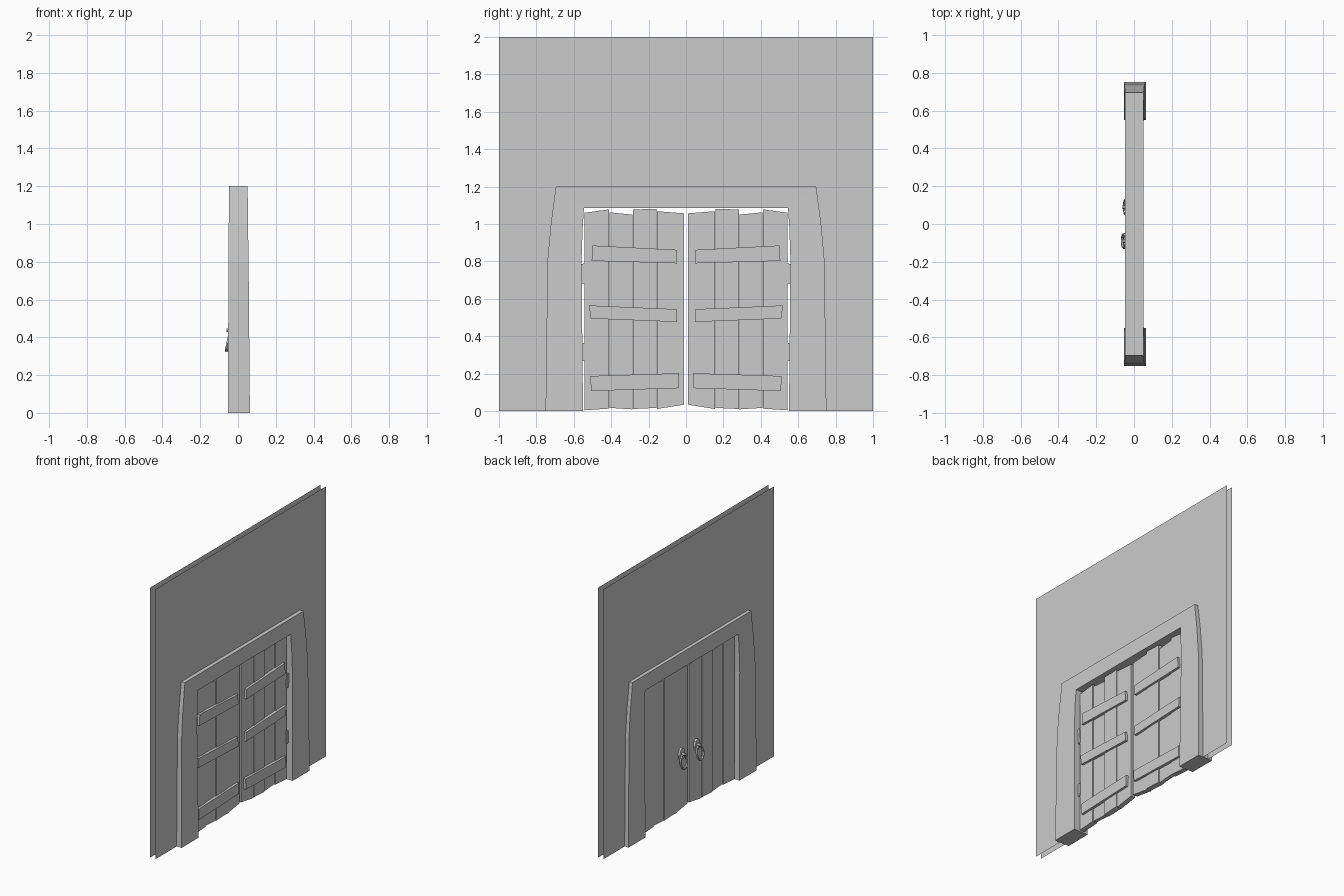
import bpy, bmesh, math
from mathutils import Matrix

if "Cube" in bpy.data.objects:
    bpy.data.objects.remove(bpy.data.objects["Cube"])


def add_object(name, verts, faces):
    me = bpy.data.meshes.new(name)
    me.from_pydata(verts, [], faces)
    bm = bmesh.new()
    bm.from_mesh(me)
    if len(faces) > 1:
        bmesh.ops.recalc_face_normals(bm, faces=bm.faces)
    bm.to_mesh(me)
    bm.free()
    ob = bpy.data.objects.new(name, me)
    bpy.context.collection.objects.link(ob)
    return ob


def slab(name, outline, x0, x1, side=1):
    """Extrude a (y, z) outline from x0 to x1; side=-1 mirrors across y."""
    n = len(outline)
    verts = [(x, y * side, z) for x in (x0, x1) for y, z in outline]
    faces = [tuple(range(n)), tuple(range(n, 2 * n))]
    faces += [(i, (i + 1) % n, n + (i + 1) % n, n + i) for i in range(n)]
    return add_object(name, verts, faces)


# Wall sheets, each with a doorway cut out
wall = [(-1, 0), (-.65, 0), (-.65, 1.14), (.65, 1.14), (.65, 0), (1, 0), (1, 2), (-1, 2)]
for name, x in (("wall_inside", .022), ("wall_outside", -.022)):
    order = range(8) if x > 0 else reversed(range(8))
    add_object(name, [(x, y, z) for y, z in wall], [tuple(order)])

# Door frame: sections swept up one leg, across the top, down the other
# each: outer y, outer z, inner y, inner z, back x, front x
leg = [(.75, 0, .55, 0, -.054, .063), (.74, .8, .558, .8, -.05, .056),
       (.722, 1.0, .552, .98, -.049, .053), (.695, 1.2, .545, 1.085, -.048, .051)]
sections = [(-1, s) for s in leg] + [(1, s) for s in reversed(leg)]
verts, faces = [], []
for side, (oy, oz, iy, iz, xa, xb) in sections:
    verts += [(xa, oy * side, oz), (xb, oy * side, oz), (xb, iy * side, iz), (xa, iy * side, iz)]
for k in range(len(sections) - 1):
    a, b = k * 4, k * 4 + 4
    faces += [(a + i, a + (i + 1) % 4, b + (i + 1) % 4, b + i) for i in range(4)]
faces += [(0, 1, 2, 3), tuple(range(len(verts) - 4, len(verts)))]
add_object("door_frame", verts, faces)

# Uneven planks: y0, y1, bottom at y0/y1, top at y0/y1, half thickness
planks = [(.008, .155, .035, .012, 1.057, 1.068, .018),
          (.155, .283, .018, .012, 1.08, 1.078, .021),
          (.283, .408, .010, .018, 1.05, 1.062, .014),
          (.408, .543, .014, .005, 1.078, 1.06, .019)]
braces = [[(.05, .862), (.498, .885), (.504, .803), (.047, .79)],
          [(.05, .545), (.517, .565), (.51, .495), (.047, .477)],
          [(.038, .203), (.511, .188), (.507, .108), (.041, .123)]]
hinges = [[(.535, .685), (.557, .68), (.562, .785), (.54, .79)],
          [(.537, .272), (.556, .268), (.554, .362), (.535, .368)]]


def oval_plate(side):
    pts = [(.09 + .03 * math.cos(a), .435 + .045 * math.sin(a))
           for a in (math.tau * i / 8 for i in range(8))]
    slab("handle_plate", pts, -.034, -.015, side)
    stud = [(.09 + .011 * math.cos(a), .438 + .011 * math.sin(a))
            for a in (math.tau * i / 6 for i in range(6))]
    slab("handle_stud", stud, -.06, -.03, side)


def ring(side, tilt, x):
    bpy.ops.mesh.primitive_torus_add(major_segments=12, minor_segments=6,
                                     major_radius=.043, minor_radius=.008)
    ob = bpy.context.object
    ob.name = "handle_ring"
    # stand the ring up, stretch it, then tilt its bottom outward
    ob.data.transform(Matrix.Translation((x, .09 * side, .382))
                      @ Matrix.Rotation(tilt, 4, 'Y')
                      @ Matrix.Diagonal((1, .85, 1.2, 1))
                      @ Matrix.Rotation(math.pi / 2, 4, 'Y'))


for side in (1, -1):
    for y0, y1, b0, b1, t0, t1, h in planks:
        slab("door_plank", [(y0 + .002, b0), (y1, b1), (y1, t1), (y0 + .002, t0)], -h, h, side)
    for outline in braces:
        slab("door_brace", outline, .012, .036, side)
    for outline in hinges:
        slab("hinge", outline, -.006, .026, side)
    oval_plate(side)
    ring(side, .12 if side > 0 else .2, -.045 if side > 0 else -.052)
